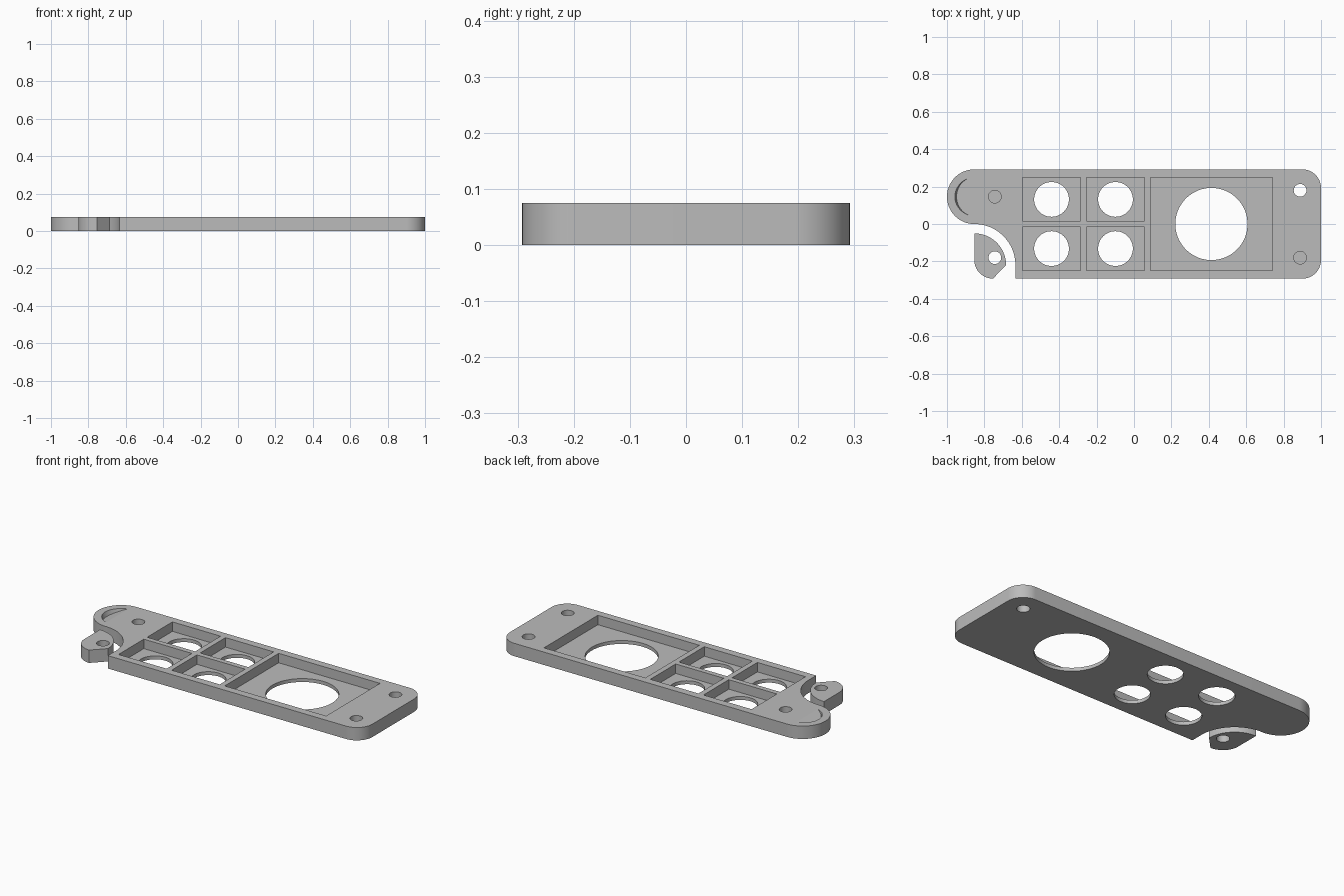
import bpy, bmesh
from math import pi, cos, sin, radians
from mathutils import Matrix

if "Cube" in bpy.data.objects:
    bpy.data.objects.remove(bpy.data.objects["Cube"], do_unlink=True)

HEIGHT, FLOOR, HALF = 0.075, 0.02, 0.292
CORNER, TAIL = 0.1, 0.146

grey = bpy.data.materials.new("grey plastic")
grey.use_nodes = True
COLOUR = (0.5, 0.5, 0.5, 1)
grey.diffuse_color = COLOUR
grey.node_tree.nodes["Principled BSDF"].inputs["Base Color"].default_value = COLOUR


def arc(cx, cy, r, start, end, steps=24):
    """Points on an arc, angles in degrees."""
    angles = [radians(start + (end - start) * i / steps) for i in range(steps + 1)]
    return [(cx + r * cos(a), cy + r * sin(a)) for a in angles]


def prism(name, outline, bottom, top):
    """Extrude a flat counter-clockwise outline between two heights."""
    bm = bmesh.new()
    face = bm.faces.new([bm.verts.new((x, y, bottom)) for x, y in outline])
    wall = bmesh.ops.extrude_face_region(bm, geom=[face])["geom"]
    verts = [v for v in wall if isinstance(v, bmesh.types.BMVert)]
    bmesh.ops.translate(bm, verts=verts, vec=(0, 0, top - bottom))
    bmesh.ops.recalc_face_normals(bm, faces=bm.faces)
    mesh = bpy.data.meshes.new(name)
    bm.to_mesh(mesh)
    bm.free()
    mesh.materials.append(grey)
    obj = bpy.data.objects.new(name, mesh)
    bpy.context.collection.objects.link(obj)
    return obj


def activate(obj):
    bpy.ops.object.select_all(action='DESELECT')
    obj.select_set(True)
    bpy.context.view_layer.objects.active = obj


def cut(obj, cutter):
    """Subtract a cutter from a part and discard it."""
    cutter.hide_render = True
    mod = obj.modifiers.new("cut", 'BOOLEAN')
    mod.operation, mod.solver, mod.object = 'DIFFERENCE', 'EXACT', cutter
    activate(obj)
    bpy.ops.object.modifier_apply(modifier=mod.name)
    bpy.data.objects.remove(cutter, do_unlink=True)


def hole(obj, x, y, r, bottom=-0.1, steps=48):
    cut(obj, prism("hole_cutter", arc(x, y, r, 0, 360, steps)[:-1], bottom, 0.2))


def pocket(obj, x0, x1, y0, y1):
    cut(obj, prism("pocket_cutter", [(x0, y0), (x1, y0), (x1, y1), (x0, y1)], FLOOR, 0.2))


# Main plate: rounded right end, round tail and a concave notch on the left
NOTCH_X, NOTCH_Y = -0.854, -0.22
plate_outline = (
    [(-0.634, -HALF)]
    + arc(1 - CORNER, -HALF + CORNER, CORNER, -90, 0)
    + arc(1 - CORNER, HALF - CORNER, CORNER, 0, 90)
    + arc(NOTCH_X, TAIL, TAIL, 90, 270, 48)
    + arc(NOTCH_X, NOTCH_Y, 0.22, 90, 0)
)
plate = prism("base_plate", plate_outline, 0, HEIGHT)

# Four small pockets with round openings
for x0, x1 in ((-0.596, -0.286), (-0.254, 0.056)):
    for y0, y1 in ((-0.248, -0.015), (0.015, 0.248)):
        pocket(plate, x0, x1, y0, y1)
        hole(plate, (x0 + x1) / 2, (y0 + y1) / 2, 0.093)

# Large pocket with its opening
pocket(plate, 0.088, 0.741, -0.248, 0.248)
hole(plate, 0.414, 0, 0.193, steps=72)

# One through hole and two blind holes
SCREW = 0.034
hole(plate, 0.888, 0.18, SCREW)
hole(plate, 0.888, -0.18, SCREW, FLOOR)
hole(plate, -0.744, TAIL, SCREW, FLOOR)

# Tilted thumb recess in the tail
thumb = prism("thumb_cutter", arc(0, 0, 0.105, 0, 360, 64)[:-1], 0, 0.2)
thumb.matrix_world = Matrix.Translation((-0.85, TAIL, 0.086)) @ Matrix.Rotation(radians(-20), 4, 'Y')
bpy.context.view_layer.update()
cut(plate, thumb)

# Separate corner piece beside the notch
corner_outline = (
    arc(NOTCH_X + CORNER, -HALF + CORNER, CORNER, 180, 270)
    + arc(NOTCH_X, NOTCH_Y, 0.17, 0, 90)
)
corner = prism("corner_piece", corner_outline, 0, HEIGHT)
hole(corner, -0.744, -0.18, SCREW)

for part in (plate, corner):
    activate(part)
    bpy.ops.object.shade_smooth_by_angle(angle=radians(15))
